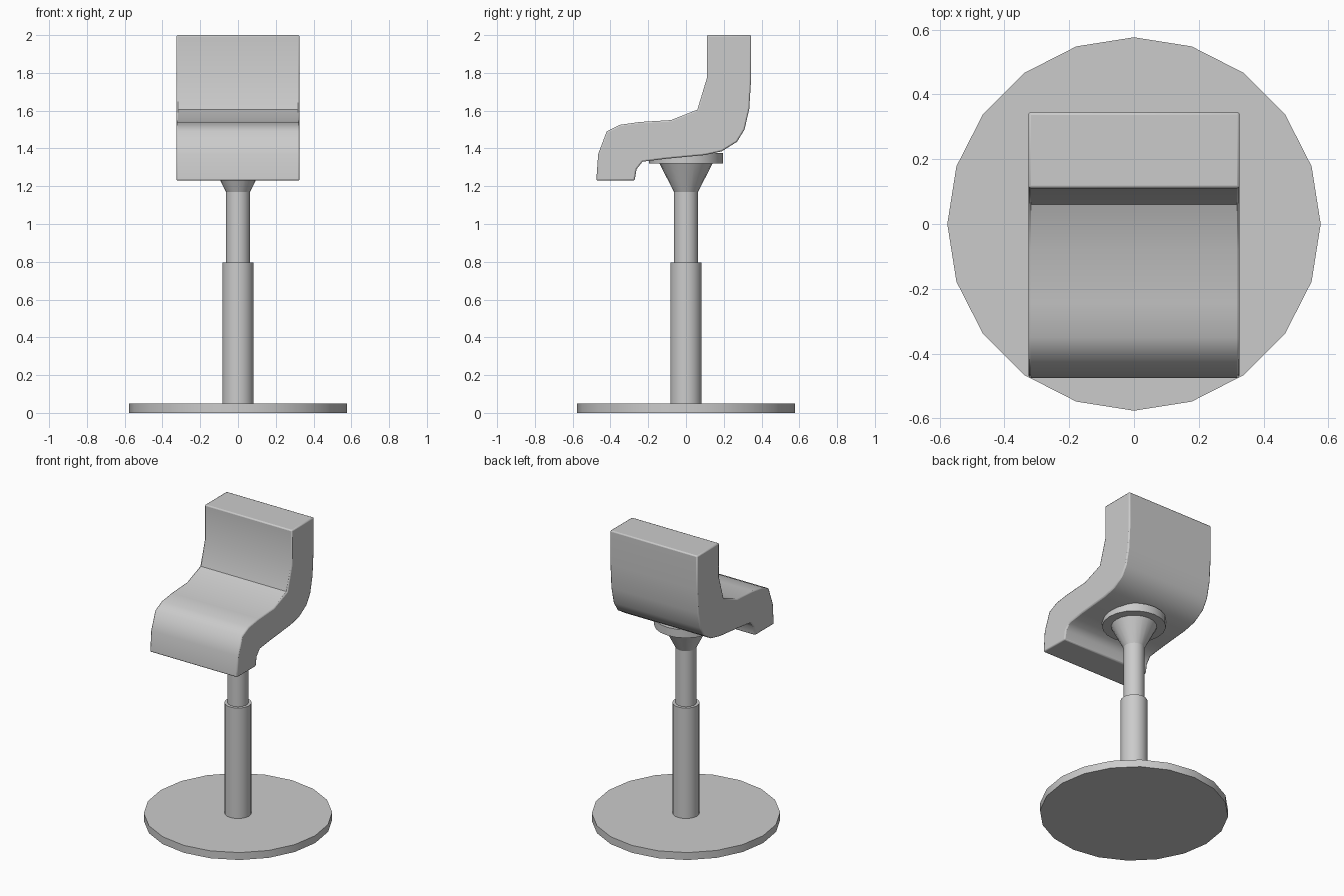
import bpy
import bmesh
import math

cube = bpy.data.objects.get("Cube")
if cube:
    bpy.data.objects.remove(cube, do_unlink=True)

# One neutral grey for the whole stool
grey = bpy.data.materials.new("light_grey")
grey.use_nodes = True
colour = (0.6, 0.6, 0.6, 1)
grey.diffuse_color = colour
grey.node_tree.nodes["Principled BSDF"].inputs["Base Color"].default_value = colour


def finish(obj, angle):
    obj.data.materials.append(grey)
    bpy.ops.object.select_all(action="DESELECT")
    obj.select_set(True)
    bpy.context.view_layer.objects.active = obj
    bpy.ops.object.shade_smooth_by_angle(angle=math.radians(angle))


def round_part(name, bottom, top, r_bottom, r_top):
    bpy.ops.mesh.primitive_cone_add(
        vertices=20, radius1=r_bottom, radius2=r_top,
        depth=top - bottom, location=(0, 0, (bottom + top) / 2))
    obj = bpy.context.object
    obj.name = name
    finish(obj, 30)


# Pedestal, stacked from the floor up
round_part("base_plate", 0, 0.05, 0.576, 0.576)
round_part("lower_post", 0.05, 0.795, 0.083, 0.083)
round_part("upper_post", 0.795, 1.17, 0.064, 0.064)
round_part("seat_cone", 1.17, 1.32, 0.064, 0.14)
round_part("mounting_disc", 1.32, 1.375, 0.195, 0.195)

# Seat side profile (y, z), swept across the width
profile = [
    (0.11, 2.0), (0.345, 2.0), (0.345, 1.77), (0.335, 1.61), (0.31, 1.5),
    (0.27, 1.435), (0.19, 1.385), (0.1, 1.365), (-0.11, 1.345),
    (-0.23, 1.33), (-0.262, 1.29), (-0.272, 1.23), (-0.475, 1.23),
    (-0.465, 1.37), (-0.42, 1.49), (-0.35, 1.525), (-0.245, 1.54),
    (-0.08, 1.55), (0.06, 1.605), (0.11, 1.77),
]
half_width = 0.326
bm = bmesh.new()
side = bm.faces.new([bm.verts.new((-half_width, y, z)) for y, z in profile])
swept = bmesh.ops.extrude_face_region(bm, geom=[side])
new_verts = [v for v in swept["geom"] if isinstance(v, bmesh.types.BMVert)]
bmesh.ops.translate(bm, verts=new_verts, vec=(2 * half_width, 0, 0))
bmesh.ops.recalc_face_normals(bm, faces=bm.faces)
mesh = bpy.data.meshes.new("seat")
bm.to_mesh(mesh)
bm.free()
seat = bpy.data.objects.new("seat", mesh)
bpy.context.collection.objects.link(seat)
finish(seat, 45)

# Slightly softened seat edges
bevel = seat.modifiers.new("soft_edges", "BEVEL")
bevel.width = 0.008
bevel.segments = 2
bevel.limit_method = "ANGLE"
bevel.angle_limit = math.radians(60)
